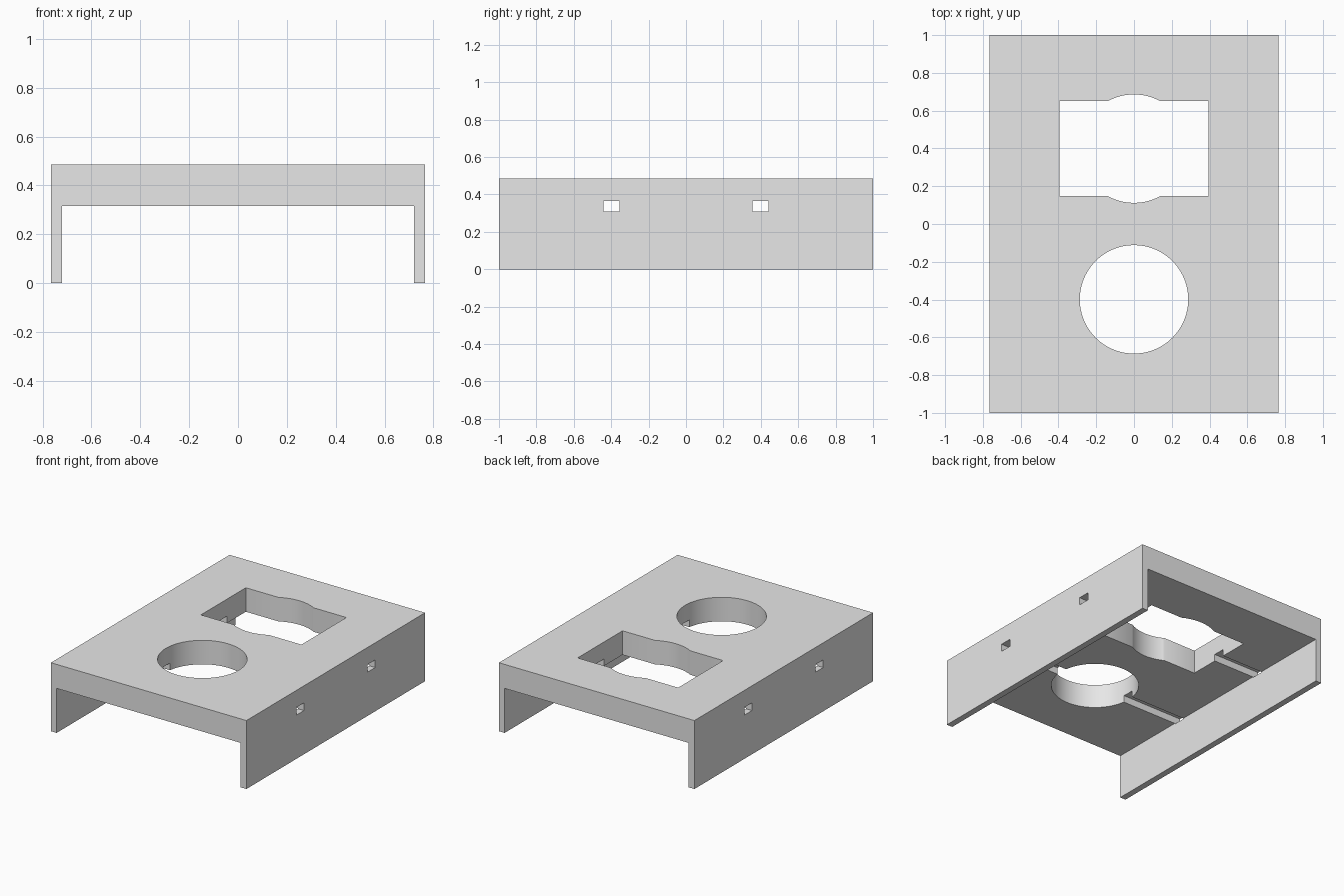
import bpy
import bmesh
from mathutils import Matrix

if "Cube" in bpy.data.objects:
    bpy.data.objects.remove(bpy.data.objects["Cube"], do_unlink=True)

HALF_W, HALF_L, HEIGHT = 0.766, 1.0, 0.485
WALL, UNDERSIDE = 0.045, 0.315
BAY_Y, HOLE_R = 0.399, 0.287

grey = bpy.data.materials.new("plain grey")
grey.use_nodes = True
grey.diffuse_color = (0.8, 0.8, 0.8, 1)
grey.node_tree.nodes["Principled BSDF"].inputs["Base Color"].default_value = (0.8, 0.8, 0.8, 1)


def add_object(name, bm):
    bmesh.ops.recalc_face_normals(bm, faces=bm.faces)
    mesh = bpy.data.meshes.new(name)
    bm.to_mesh(mesh)
    bm.free()
    mesh.materials.append(grey)
    obj = bpy.data.objects.new(name, mesh)
    bpy.context.collection.objects.link(obj)
    return obj


def box(name, center, size):
    bm = bmesh.new()
    bmesh.ops.create_cube(bm, size=1, matrix=Matrix.Translation(center) @ Matrix.Diagonal((*size, 1)))
    return add_object(name, bm)


def cylinder(name, center, radius, depth):
    bm = bmesh.new()
    bmesh.ops.create_cone(bm, cap_ends=True, segments=96, radius1=radius, radius2=radius,
                          depth=depth, matrix=Matrix.Translation(center))
    return add_object(name, bm)


# Channel-shaped body: deck and two side walls extruded front to back
inner = HALF_W - WALL
profile = [(-HALF_W, 0), (-inner, 0), (-inner, UNDERSIDE), (inner, UNDERSIDE),
           (inner, 0), (HALF_W, 0), (HALF_W, HEIGHT), (-HALF_W, HEIGHT)]
bm = bmesh.new()
face = bm.faces.new([bm.verts.new((x, -HALF_L, z)) for x, z in profile])
ext = bmesh.ops.extrude_face_region(bm, geom=[face])
bmesh.ops.translate(bm, vec=(0, 2 * HALF_L, 0),
                    verts=[g for g in ext["geom"] if isinstance(g, bmesh.types.BMVert)])
body = add_object("deck_with_side_walls", bm)

# Openings through the deck, and cross slots through walls and underside
cutters = [box("rectangular_opening_cutter", (0, BAY_Y, 0.4), (0.788, 0.503, 0.4))]
for label, y in (("front", -BAY_Y), ("back", BAY_Y)):
    cutters.append(cylinder(label + "_round_opening_cutter", (0, y, 0.4), HOLE_R, 0.4))
    cutters.append(box(label + "_slot_cutter", (0, y, 0.337), (2, 0.086, 0.054)))

for cutter in cutters:
    cutter.hide_render = True
    mod = body.modifiers.new(cutter.name, 'BOOLEAN')
    mod.operation = 'DIFFERENCE'
    mod.solver = 'EXACT'
    mod.object = cutter

bpy.context.view_layer.objects.active = body
body.select_set(True)
for mod in list(body.modifiers):
    bpy.ops.object.modifier_apply(modifier=mod.name)
for cutter in cutters:
    bpy.data.objects.remove(cutter, do_unlink=True)

bpy.ops.object.shade_smooth_by_angle(angle=0.5)
